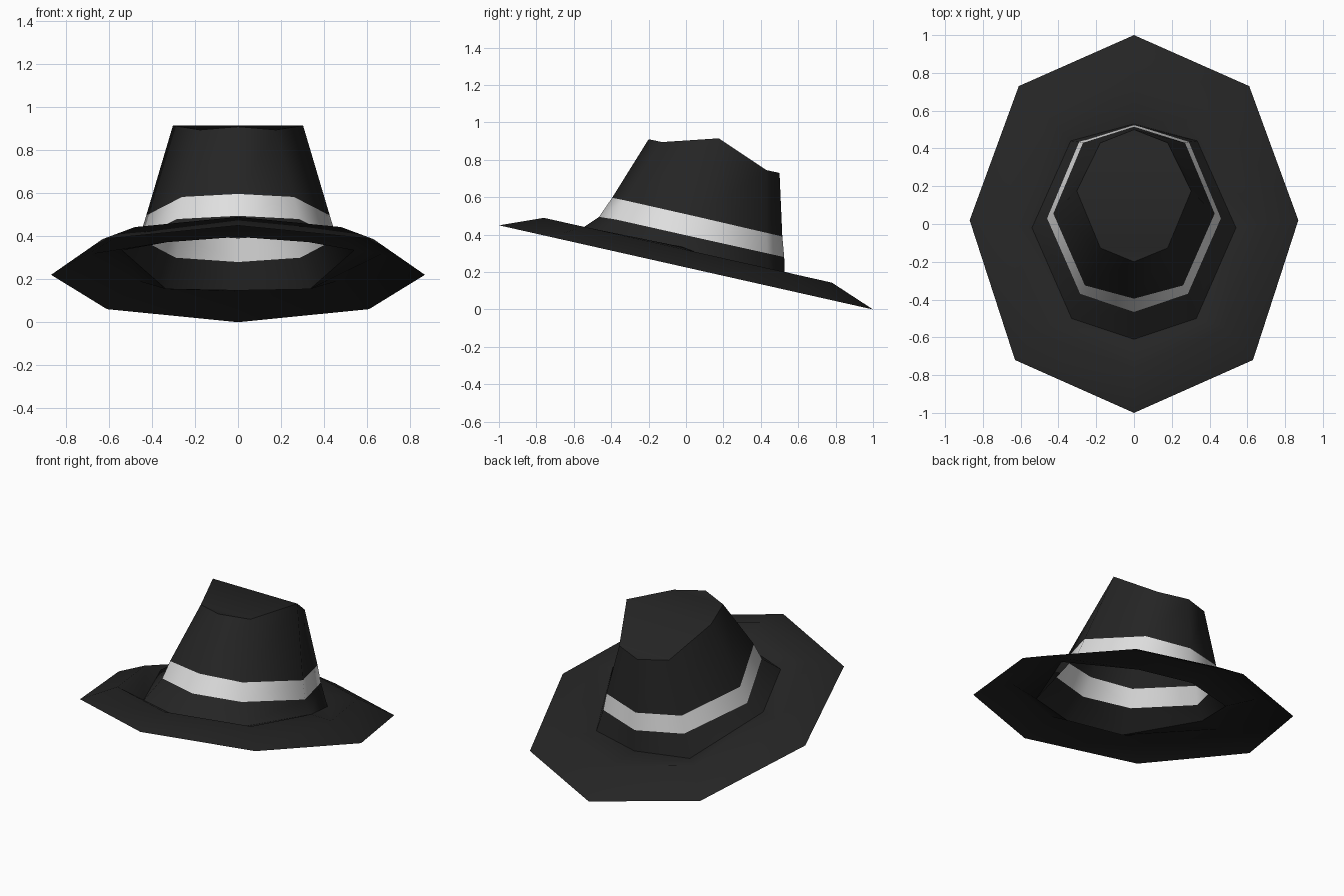
import bpy, bmesh, math

if "Cube" in bpy.data.objects:
    bpy.data.objects.remove(bpy.data.objects["Cube"])


def material(name, value):
    m = bpy.data.materials.new(name)
    m.diffuse_color = (value, value, value, 1)
    m.use_nodes = True
    m.node_tree.nodes["Principled BSDF"].inputs["Base Color"].default_value = m.diffuse_color
    return m


BLACK = material("black felt", 0.018)
SILVER = material("pale grey ribbon", 0.74)


def ring(half):
    """Eight-sided ring from five points running front to back on the right side."""
    return half + [(-x, y, z) for x, y, z in half[3:0:-1]]


def tilt(x, y, lift):
    """Point lifted above the sloping plane on which the brim's edge lies."""
    return (x, y, 0.225 - 0.225 * y + lift)


# Cross-section rings from the brim's edge up to the crown's top
edge = ring([tilt(0, -1, 0), tilt(0.63, -0.72, 0), tilt(0.87, 0.02, 0),
             tilt(0.61, 0.73, 0), tilt(0, 1, 0)])
ridge = ring([tilt(0, -0.76, 0.094), tilt(0.48, -0.55, 0.094), tilt(0.67, 0, 0.094),
              tilt(0.46, 0.57, 0.094), tilt(0, 0.78, 0.094)])
base = ring([tilt(0, -0.61, 0.035), tilt(0.33, -0.5, 0.035), tilt(0.54, -0.02, 0.105),
             tilt(0.335, 0.44, 0.028), tilt(0, 0.53, 0.042)])
band_low = ring([(0, -0.465, 0.495), (0.285, -0.37, 0.48), (0.46, 0.03, 0.39),
                 (0.29, 0.435, 0.30), (0, 0.525, 0.28)])
band_high = ring([(0, -0.395, 0.597), (0.26, -0.325, 0.583), (0.427, 0.055, 0.497),
                  (0.27, 0.43, 0.41), (0, 0.515, 0.39)])
top = ring([(0, -0.2, 0.91), (0.178, -0.127, 0.895), (0.303, 0.175, 0.915),
            (0.178, 0.43, 0.745), (0, 0.5, 0.73)])


def shell(name, rings, mat, cap=False):
    """Skin successive rings; optionally close the last one with strips across."""
    bm = bmesh.new()
    loops = [[bm.verts.new(p) for p in r] for r in rings]
    for a, b in zip(loops, loops[1:]):
        for i in range(8):
            j = (i + 1) % 8
            bm.faces.new((a[i], a[j], b[j], b[i]))
    if cap:
        t = loops[-1]
        bm.faces.new((t[0], t[1], t[7]))
        bm.faces.new((t[7], t[1], t[2], t[6]))
        bm.faces.new((t[6], t[2], t[3], t[5]))
        bm.faces.new((t[5], t[3], t[4]))
    me = bpy.data.meshes.new(name)
    bm.to_mesh(me)
    bm.free()
    me.materials.append(mat)
    ob = bpy.data.objects.new(name, me)
    bpy.context.collection.objects.link(ob)
    bpy.ops.object.select_all(action='DESELECT')
    ob.select_set(True)
    bpy.context.view_layer.objects.active = ob
    bpy.ops.object.shade_smooth_by_angle(angle=math.radians(50))
    return ob


shell("brim", [edge, ridge, base], BLACK)
shell("crown_foot", [base, band_low], BLACK)
shell("ribbon_band", [band_low, band_high], SILVER)
shell("crown", [band_high, top], BLACK, cap=True)
